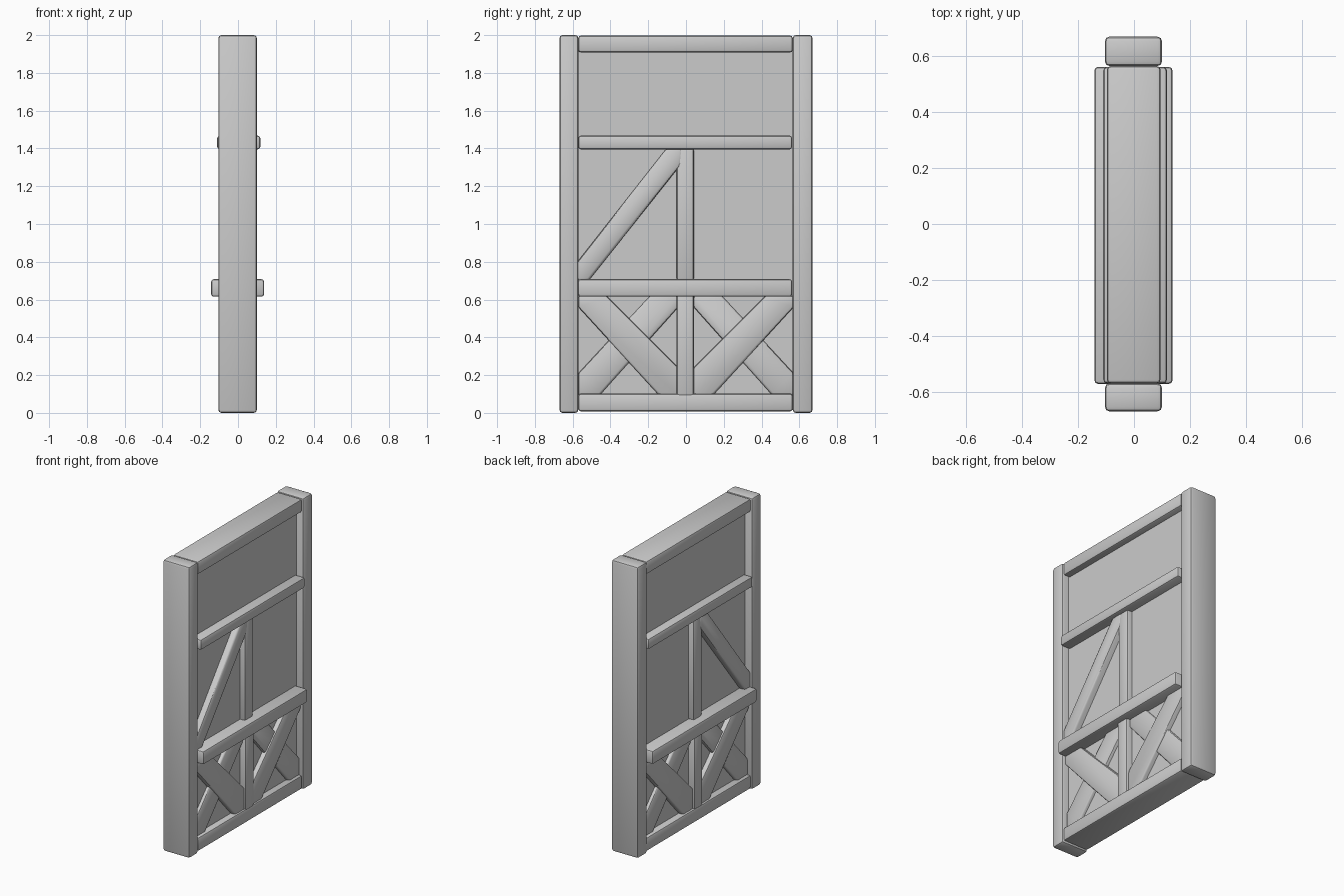
import bpy
import bmesh

cube = bpy.data.objects.get("Cube")
if cube:
    bpy.data.objects.remove(cube, do_unlink=True)

grey = bpy.data.materials.new("plain grey")
grey.use_nodes = True
colour = (0.6, 0.6, 0.6, 1)
grey.diffuse_color = colour
grey.node_tree.nodes["Principled BSDF"].inputs["Base Color"].default_value = colour


def timber(name, outline, x0, x1, bevel=0.014):
    """Extrude a (y, z) outline from x0 to x1 and round its edges."""
    bm = bmesh.new()
    face = bm.faces.new([bm.verts.new((x0, y, z)) for y, z in outline])
    new = bmesh.ops.extrude_face_region(bm, geom=[face])["geom"]
    for v in new:
        if isinstance(v, bmesh.types.BMVert):
            v.co.x = x1
    bmesh.ops.recalc_face_normals(bm, faces=bm.faces)
    if bevel:
        bmesh.ops.bevel(bm, geom=list(bm.edges), offset=bevel, segments=2,
                        profile=0.5, affect='EDGES', clamp_overlap=True)
    mesh = bpy.data.meshes.new(name)
    bm.to_mesh(mesh)
    bm.free()
    mesh.materials.append(grey)
    obj = bpy.data.objects.new(name, mesh)
    bpy.context.collection.objects.link(obj)
    bpy.ops.object.select_all(action='DESELECT')
    obj.select_set(True)
    bpy.context.view_layer.objects.active = obj
    bpy.ops.object.shade_smooth_by_angle(angle=0.7)
    return obj


def beam(name, y0, y1, z0, z1, x0, x1, bevel=0.014):
    return timber(name, [(y0, z0), (y1, z0), (y1, z1), (y0, z1)], x0, x1, bevel)


# Infill panel
beam("plaster_panel", -0.6, 0.6, 0.05, 1.95, -0.05, 0.05, 0)

# Outer frame
beam("front_post", -0.67, -0.57, 0, 2, -0.104, 0.1, 0.016)
beam("back_post", 0.565, 0.67, 0, 2, -0.104, 0.1, 0.016)
beam("top_beam", -0.57, 0.565, 1.908, 1.998, -0.097, 0.095)
beam("bottom_beam", -0.57, 0.565, 0.008, 0.102, -0.097, 0.095)

# Cross rails
beam("upper_rail", -0.57, 0.562, 1.395, 1.468, -0.11, 0.118)
beam("lower_rail", -0.572, 0.562, 0.615, 0.708, -0.142, 0.138)

# Centre studs
beam("lower_stud", -0.05, 0.042, 0.09, 0.63, -0.095, 0.095)
beam("upper_stud", -0.05, 0.042, 0.7, 1.4, -0.088, 0.088)

# Single diagonal brace
timber("diagonal_brace", [(-0.575, 0.7), (-0.515, 0.7), (-0.03, 1.31), (-0.02, 1.398),
                          (-0.105, 1.398), (-0.575, 0.8)], -0.092, 0.092)

# Crossed braces, mirrored about the centre stud
main = [(-0.57, 0.62), (-0.42, 0.62), (-0.04, 0.24), (-0.04, 0.09), (-0.14, 0.09), (-0.57, 0.56)]
under = [(-0.57, 0.09), (-0.46, 0.09), (-0.04, 0.56), (-0.04, 0.62), (-0.19, 0.62), (-0.57, 0.21)]
for side, sign in (("front", 1), ("back", -1)):
    timber(side + "_main_cross_brace", [(sign * y, z) for y, z in main], -0.083, 0.083, 0.012)
    timber(side + "_under_cross_brace", [(sign * y, z) for y, z in under], -0.072, 0.072, 0.012)
